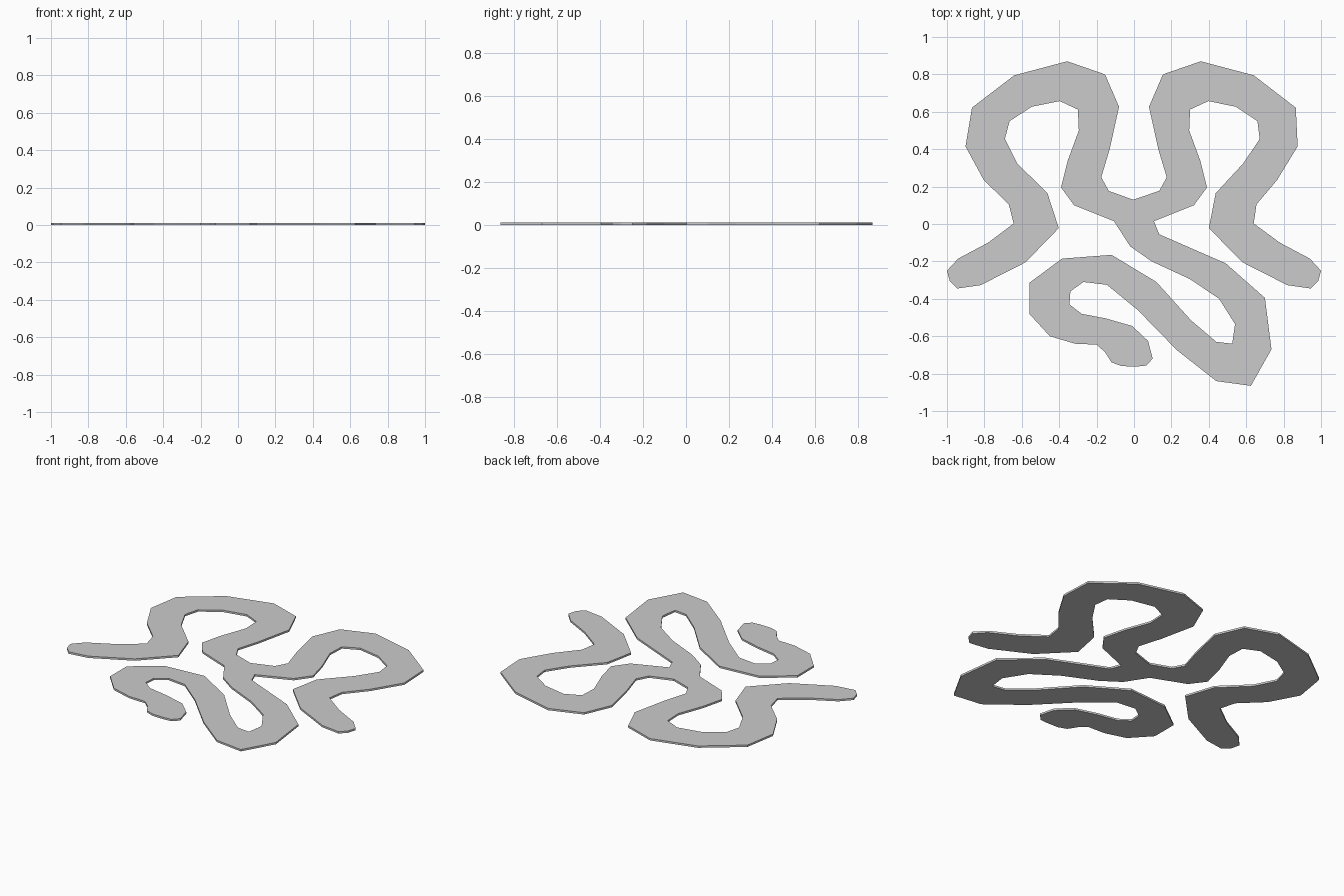
import bpy, bmesh, math

THICK = 0.012

# Upper arm (right-hand side): from the centre notch, round the outside, back to the waist
arm = [(.135, .177), (.175, .25), (.13, .40), (.08, .627), (.155, .80), (.357, .87),
       (.64, .795), (.865, .622), (.875, .415), (.765, .235), (.655, .105), (.64, .003),
       (.78, -.10), (.94, -.185), (1.0, -.25), (.985, -.305), (.945, -.345), (.82, -.327),
       (.58, -.205), (.40, -.022), (.437, .165), (.585, .325), (.672, .455), (.66, .55),
       (.545, .627), (.397, .657), (.30, .612), (.295, .50), (.355, .337), (.39, .195),
       (.32, .10), (.107, .015)]

# Winding tail: out along one bank, round the tip, back along the other
tail_out = [(.135, -.055), (.49, -.21), (.70, -.395), (.735, -.67), (.625, -.865),
            (.44, -.84), (.23, -.675), (.02, -.46), (-.145, -.325), (-.27, -.31),
            (-.34, -.36), (-.345, -.43), (-.28, -.48), (-.15, -.505), (-.01, -.545),
            (.075, -.625), (.10, -.72), (.065, -.757), (.015, -.762)]
tail_back = [(-.065, -.76), (-.12, -.74), (-.155, -.685), (-.20, -.645), (-.315, -.64),
             (-.45, -.60), (-.56, -.48), (-.56, -.315), (-.385, -.185), (-.12, -.165),
             (.12, -.31), (.305, -.515), (.44, -.63), (.525, -.64), (.54, -.535),
             (.455, -.40), (.30, -.295), (.095, -.20), (-.02, -.12)]


def mirror_arm(p):
    # The left arm bulges slightly further out than the right one
    x, y = p
    bulge = .042 * math.exp(-((y - .29) / .18) ** 2) if x > .398 else 0
    return (-x - bulge, y)


outline = [(-.005, .13)] + arm + tail_out + tail_back + [mirror_arm(p) for p in reversed(arm)]

# Flat winding plate, extruded from the outline
bm = bmesh.new()
base = bm.faces.new([bm.verts.new((x, y, 0)) for x, y in outline])
top = bmesh.ops.extrude_face_region(bm, geom=[base], use_keep_orig=True)
bmesh.ops.translate(bm, vec=(0, 0, THICK),
                    verts=[v for v in top["geom"] if isinstance(v, bmesh.types.BMVert)])
bmesh.ops.recalc_face_normals(bm, faces=bm.faces)
bmesh.ops.triangulate(bm, faces=[f for f in bm.faces if len(f.verts) > 4])
mesh = bpy.data.meshes.new("winding_plate")
bm.to_mesh(mesh)
bm.free()
bpy.context.collection.objects.link(bpy.data.objects.new("winding_plate", mesh))
